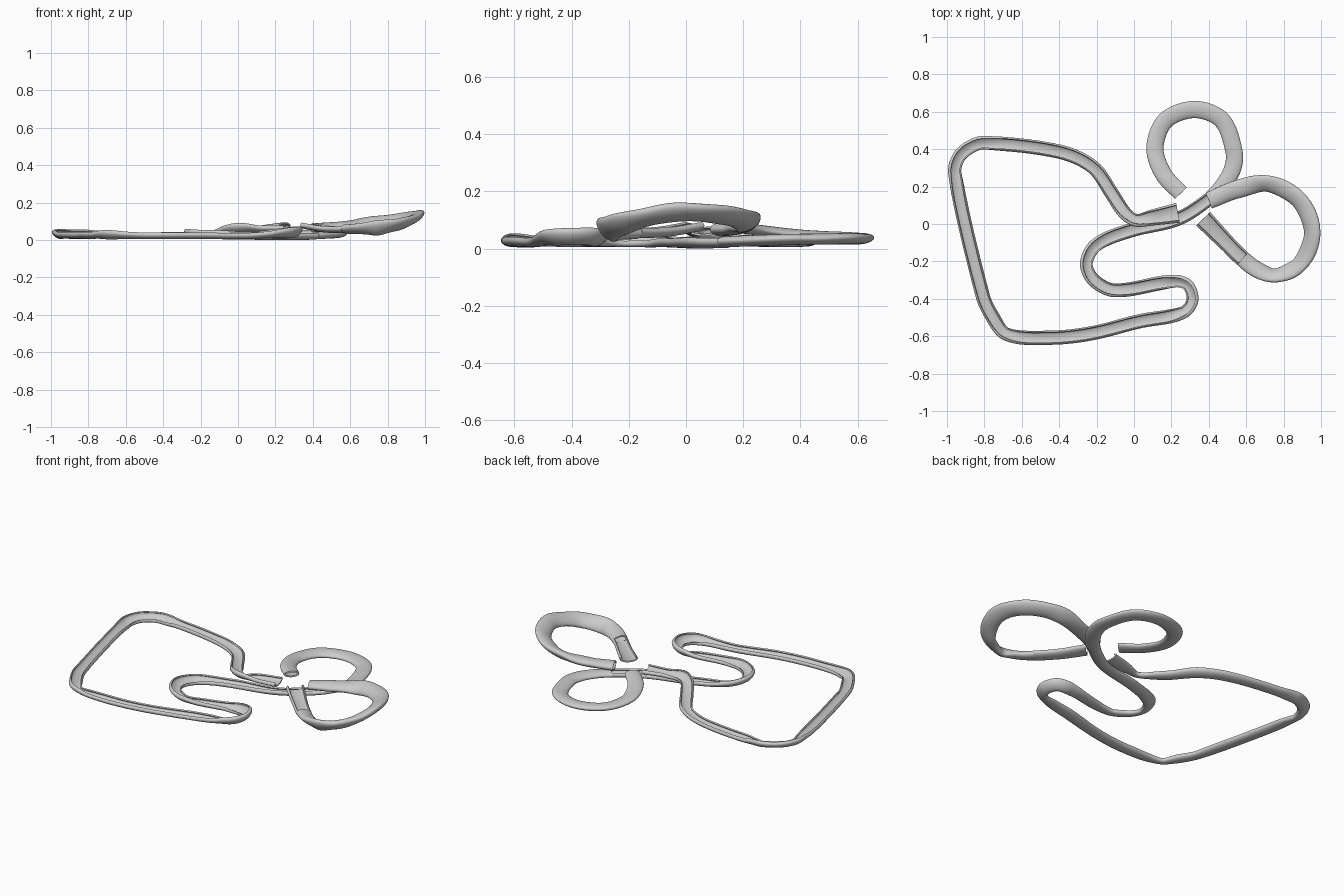
import bpy, bmesh, math
from mathutils import Vector

if "Cube" in bpy.data.objects:
    bpy.data.objects.remove(bpy.data.objects["Cube"])

STEPS = 10


def spline(pts):
    """Catmull-Rom samples through the control points."""
    p = [Vector(q) for q in pts]
    p = [2 * p[0] - p[1]] + p + [2 * p[-1] - p[-2]]
    out = []
    for i in range(1, len(p) - 2):
        # centripetal-like tangents scaled by the segment length
        d0, d1, d2 = [(p[j + 1] - p[j]).length for j in (i - 1, i, i + 1)]
        m1 = (p[i + 1] - p[i - 1]) / (d0 + d1) * d1
        m2 = (p[i + 2] - p[i]) / (d1 + d2) * d1
        for s in range(STEPS):
            t = s / STEPS
            out.append(p[i] * (2 * t**3 - 3 * t**2 + 1) + m1 * (t**3 - 2 * t**2 + t)
                       + p[i + 1] * (3 * t**2 - 2 * t**3) + m2 * (t**3 - t**2))
    out.append(p[-2])
    return out


def sweep(name, path, width, height, bank, gap=0.0, thick=0.008):
    """Sweep an elliptical shell; width is (start, middle, end), gap is the half angle of the open top."""
    n = len(path)
    tans = [(path[min(i + 1, n - 1)] - path[max(i - 1, 0)]) for i in range(n)]
    head = [Vector((t.x, t.y, 0)).normalized() for t in tans]
    curv = [0.0] * n
    for i in range(1, n - 1):
        curv[i] = head[i - 1].cross(head[i + 1]).z / max((path[i + 1] - path[i - 1]).length, 1e-4)
    dist = [0.0]
    for i in range(1, n):
        dist.append(dist[-1] + (path[i] - path[i - 1]).length)
    closed = gap == 0
    count = 32 if closed else 25
    bm = bmesh.new()
    rings = []
    for i in range(n):
        w = [math.exp(-((d - dist[i]) / 0.06) ** 2) for d in dist]
        tilt = max(-0.85, min(0.85, bank * sum(a * b for a, b in zip(w, curv)) / sum(w)))
        side = Vector((head[i].y, -head[i].x, 0))
        across = side * math.cos(tilt) + Vector((0, 0, math.sin(tilt)))
        up = across.cross(head[i])
        e0 = max(0, 1 - dist[i] / 0.2)
        e1 = max(0, 1 - (dist[-1] - dist[i]) / 0.2)
        a = width[1] + (width[0] - width[1]) * e0 + (width[2] - width[1]) * e1
        ring = []
        for k in range(count):
            ang = 2 * math.pi * k / count if closed else gap + (2 * math.pi - 2 * gap) * k / (count - 1)
            ring.append(bm.verts.new(path[i] + across * a * math.sin(ang) + up * height * math.cos(ang)))
        rings.append(ring)
    for r0, r1 in zip(rings, rings[1:]):
        for k in range(count if closed else count - 1):
            j = (k + 1) % count
            bm.faces.new((r0[k], r1[k], r1[j], r0[j]))
    # make the faces point away from the centre line
    bm.normal_update()
    bm.faces.ensure_lookup_table()
    f = bm.faces[count // 2]
    if f.normal.dot(f.calc_center_median() - path[0]) < 0:
        bmesh.ops.reverse_faces(bm, faces=bm.faces[:])
    me = bpy.data.meshes.new(name)
    bm.to_mesh(me)
    bm.free()
    ob = bpy.data.objects.new(name, me)
    bpy.context.collection.objects.link(ob)
    m = ob.modifiers.new("wall", 'SOLIDIFY')
    m.thickness = thick
    m.offset = -1
    bpy.ops.object.select_all(action='DESELECT')
    ob.select_set(True)
    bpy.context.view_layer.objects.active = ob
    bpy.ops.object.modifier_apply(modifier="wall")
    bpy.ops.object.shade_smooth_by_angle(angle=math.radians(40))
    return ob


# open channel and the small covered loop share one path
channel_pts = [(0.235, 0.06, 0.068), (0.1, 0.035, 0.068), (0.01, 0.02, 0.068), (-0.05, 0.06, 0.06),
               (-0.12, 0.165, 0.04), (-0.22, 0.305, 0.032), (-0.4, 0.387, 0.03), (-0.8, 0.435, 0.035),
               (-0.87, 0.415, 0.038), (-0.935, 0.36, 0.038), (-0.958, 0.27, 0.034), (-0.81, -0.38, 0.03),
               (-0.76, -0.49, 0.032), (-0.68, -0.59, 0.032), (-0.45, -0.608, 0.03), (-0.23, -0.585, 0.03),
               (0.03, -0.52, 0.03), (0.26, -0.475, 0.042), (0.312, -0.41, 0.046), (0.29, -0.33, 0.046),
               (0.22, -0.305, 0.038), (-0.1, -0.355, 0.034), (-0.215, -0.3, 0.036), (-0.255, -0.21, 0.036),
               (-0.2, -0.11, 0.032), (-0.02, -0.035, 0.028), (0.24, 0.03, 0.025), (0.41, 0.14, 0.027)]
loop_pts = [(0.47, 0.2, 0.03), (0.525, 0.29, 0.033), (0.535, 0.385, 0.036), (0.47, 0.555, 0.038),
            (0.325, 0.612, 0.038), (0.17, 0.555, 0.042), (0.112, 0.41, 0.05),
            (0.155, 0.27, 0.066), (0.25, 0.165, 0.08)]
track = spline(channel_pts + loop_pts)
split = (len(channel_pts) - 1) * STEPS
sweep("open_channel", track[:split + 1], (0.054, 0.038, 0.036), 0.021, 0.065, math.radians(52))
sweep("small_loop_tube", track[split:], (0.04, 0.046, 0.044), 0.019, 0.02)

# open landing chute and the raised large loop
chute_pts = [(0.37, 0.028, 0.083), (0.47, -0.075, 0.066), (0.58, -0.185, 0.062)]
big_pts = [(0.66, -0.245, 0.064), (0.76, -0.275, 0.07), (0.89, -0.21, 0.095), (0.953, -0.045, 0.13),
           (0.885, 0.125, 0.122), (0.72, 0.215, 0.098), (0.55, 0.185, 0.078), (0.4, 0.125, 0.07)]
track = spline(chute_pts + big_pts)
split = (len(chute_pts) - 1) * STEPS
sweep("landing_chute", track[:split + 1], (0.052, 0.044, 0.044), 0.022, 0.05, math.radians(52))
sweep("large_loop_tube", track[split:], (0.044, 0.05, 0.045), 0.024, 0.13)

# rest everything on the ground
obs = list(bpy.context.collection.objects)
low = min(v.co.z for o in obs for v in o.data.vertices)
for o in obs:
    for v in o.data.vertices:
        v.co.z -= low
